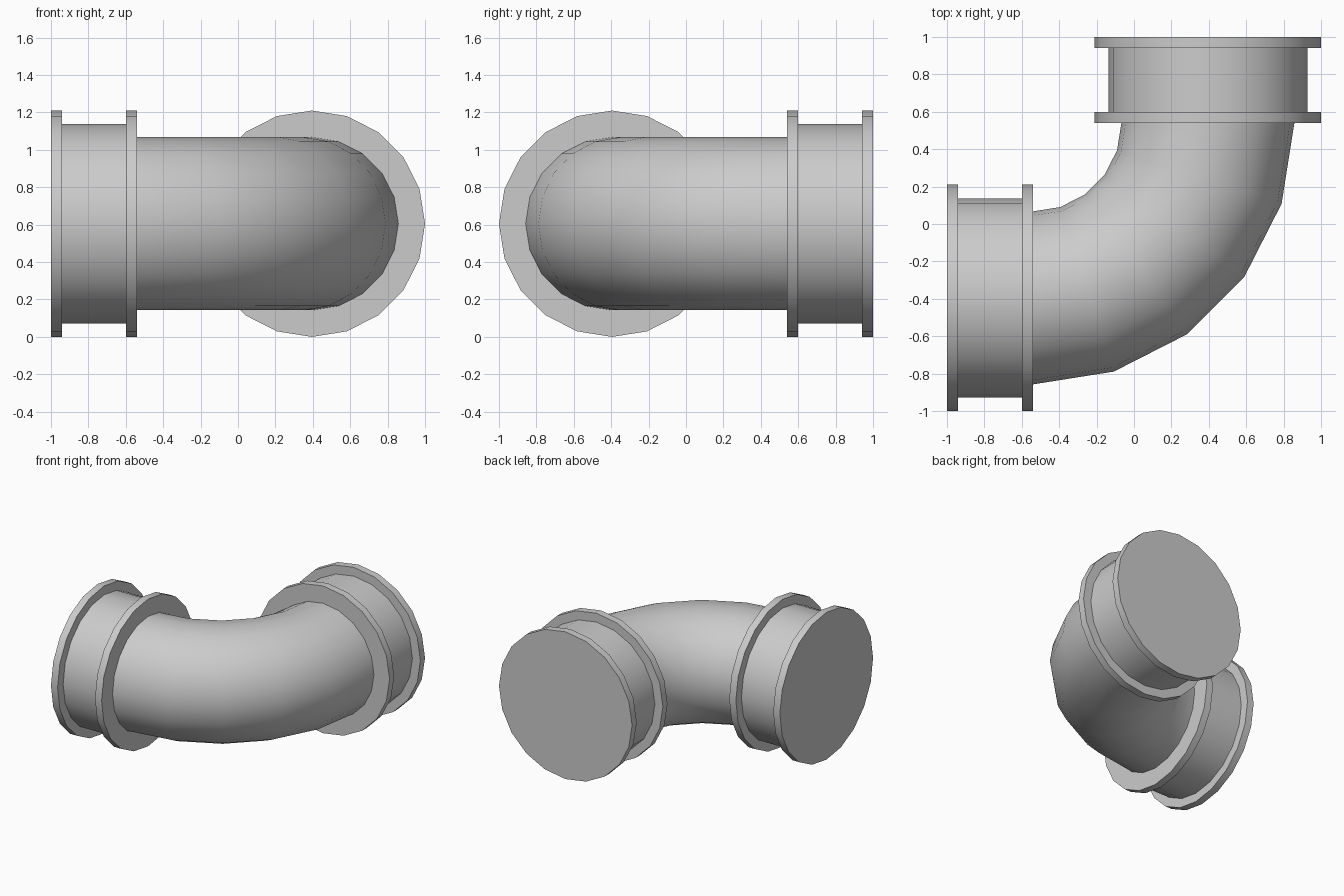
import bpy, bmesh
from math import radians
from mathutils import Vector

if "Cube" in bpy.data.objects:
    bpy.data.objects.remove(bpy.data.objects["Cube"])

SIDES = 20
PIPE_R, NECK_R, FLANGE_R = 0.4625, 0.5325, 0.605
OFF = 1 - FLANGE_R      # distance of each pipe axis from the centre
INNER = 0.54            # where the fittings meet the bend


def finish(name, bm):
    bmesh.ops.remove_doubles(bm, verts=bm.verts, dist=1e-4)
    bmesh.ops.recalc_face_normals(bm, faces=bm.faces)
    mesh = bpy.data.meshes.new(name)
    bm.to_mesh(mesh)
    bm.free()
    ob = bpy.data.objects.new(name, mesh)
    bpy.context.collection.objects.link(ob)
    bpy.ops.object.select_all(action='DESELECT')
    bpy.context.view_layer.objects.active = ob
    ob.select_set(True)
    bpy.ops.object.shade_smooth_by_angle(angle=radians(30))
    return ob


def spin(bm, geom, centre, axis, angle, steps):
    bmesh.ops.spin(bm, geom=geom, cent=centre, axis=axis, dvec=(0, 0, 0),
                   angle=angle, steps=steps, use_duplicate=False)


# End fitting: two flanges and a neck, turned around the x axis, outer end at x = -1
def fitting(name):
    profile = [(-1, 0), (-1, FLANGE_R), (-0.94, FLANGE_R), (-0.94, NECK_R),
               (-0.6, NECK_R), (-0.6, FLANGE_R), (-INNER, FLANGE_R), (-INNER, PIPE_R)]
    bm = bmesh.new()
    vs = [bm.verts.new((x, 0, r)) for x, r in profile]
    es = [bm.edges.new(pair) for pair in zip(vs, vs[1:])]
    spin(bm, vs + es, (0, 0, 0), (1, 0, 0), radians(360), SIDES)
    return finish(name, bm)


left_fitting = fitting("left_fitting")
left_fitting.location = (0, -OFF, FLANGE_R)

back_fitting = fitting("back_fitting")
back_fitting.location = (OFF, 0, FLANGE_R)
back_fitting.rotation_euler.z = radians(-90)

# Quarter bend: a ring swept in five steps about the inner corner
bm = bmesh.new()
start = bm.verts.new((-INNER, -OFF, FLANGE_R + PIPE_R))
ring = bmesh.ops.spin(bm, geom=[start], cent=(-INNER, -OFF, FLANGE_R), axis=(1, 0, 0),
                      dvec=(0, 0, 0), angle=radians(360), steps=SIDES)
bmesh.ops.remove_doubles(bm, verts=bm.verts, dist=1e-4)
spin(bm, bm.verts[:] + bm.edges[:], Vector((-INNER, INNER, FLANGE_R)), (0, 0, 1),
     radians(90), 5)
finish("pipe_bend", bm)
